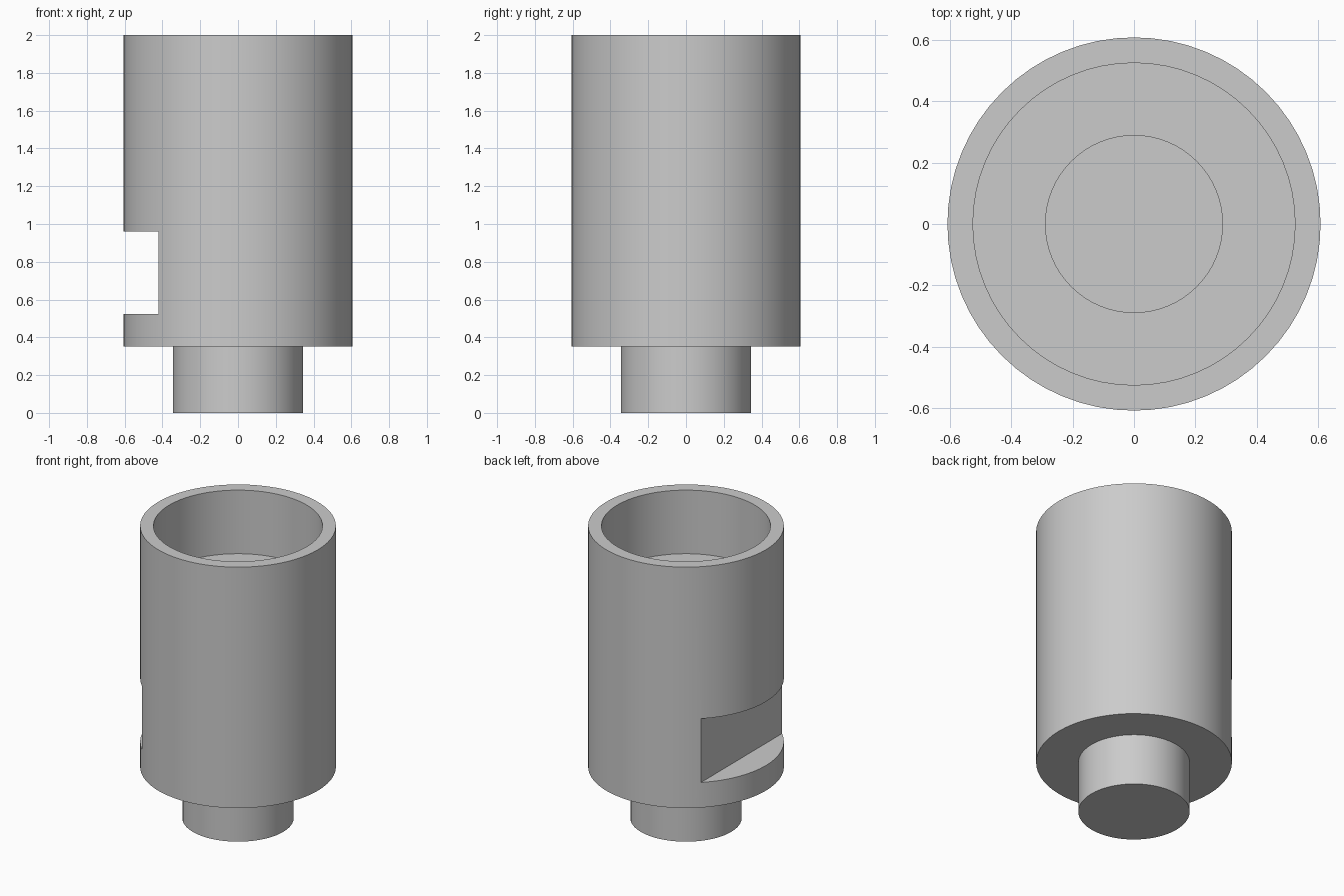
import bpy
import bmesh
import math
from mathutils import Matrix, Vector

SEGMENTS = 64

cube = bpy.data.objects.get("Cube")
if cube:
    bpy.data.objects.remove(cube, do_unlink=True)

# Plain grey metal
metal = bpy.data.materials.new("grey_metal")
metal.use_nodes = True
metal.diffuse_color = (0.6, 0.6, 0.6, 1)
metal.node_tree.nodes["Principled BSDF"].inputs["Base Color"].default_value = (0.6, 0.6, 0.6, 1)


def add_object(name, bm):
    bmesh.ops.recalc_face_normals(bm, faces=bm.faces)
    mesh = bpy.data.meshes.new(name)
    bm.to_mesh(mesh)
    bm.free()
    mesh.materials.append(metal)
    obj = bpy.data.objects.new(name, mesh)
    bpy.context.collection.objects.link(obj)
    return obj


def lathe(name, profile):
    """Turn a (radius, height) profile around the z axis."""
    bm = bmesh.new()
    verts = [bm.verts.new((r, 0, z)) for r, z in profile]
    edges = [bm.edges.new(pair) for pair in zip(verts, verts[1:])]
    bmesh.ops.spin(bm, geom=verts + edges, cent=(0, 0, 0), axis=(0, 0, 1),
                   angle=math.tau, steps=SEGMENTS)
    bmesh.ops.remove_doubles(bm, verts=bm.verts, dist=0.0001)
    return add_object(name, bm)


# Turned body: stem, shoulder, outer wall, rim, counterbore and inner hole
adapter = lathe("adapter_body", [
    (0, 0), (0.345, 0), (0.345, 0.352), (0.607, 0.352), (0.607, 2),
    (0.524, 2), (0.524, 1.565), (0.288, 1.565), (0.288, 0.9), (0, 0.9)])

# Wrench flat cut into the right side
bm = bmesh.new()
size = Vector((0.6, 2, 0.436))
centre = Vector((-0.42 - size.x / 2, 0, 0.742))
bmesh.ops.create_cube(bm, size=1, matrix=Matrix.Translation(centre) @ Matrix.Diagonal(size).to_4x4())
cutter = add_object("flat_cutter", bm)
cutter.hide_render = True

cut = adapter.modifiers.new("wrench_flat", "BOOLEAN")
cut.operation = "DIFFERENCE"
cut.solver = "EXACT"
cut.object = cutter

bpy.ops.object.select_all(action="DESELECT")
adapter.select_set(True)
bpy.context.view_layer.objects.active = adapter
bpy.ops.object.modifier_apply(modifier=cut.name)
bpy.data.objects.remove(cutter, do_unlink=True)
bpy.ops.object.shade_smooth_by_angle(angle=math.radians(30))
